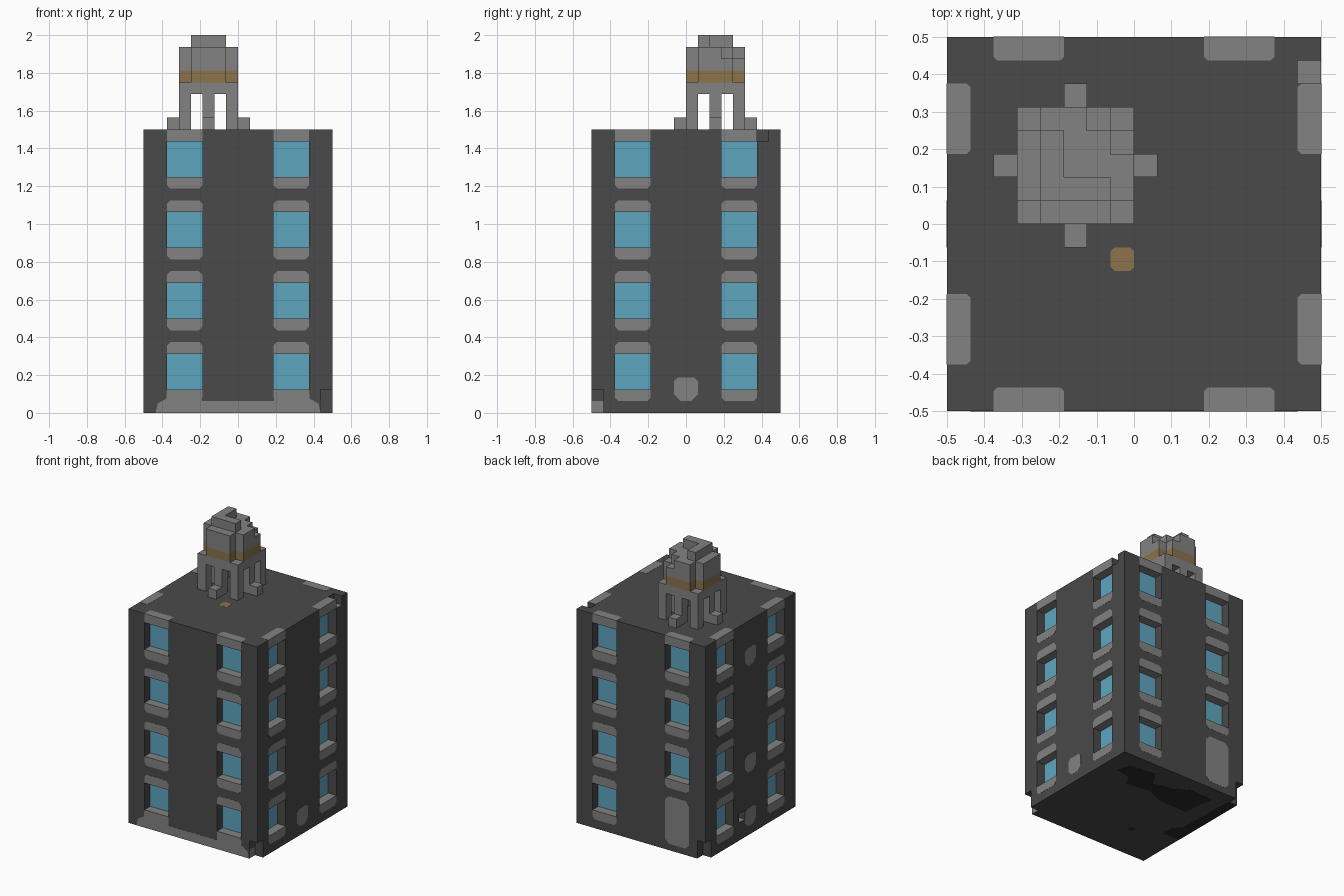
import bpy, bmesh
from math import radians
from mathutils import Matrix, Vector

if "Cube" in bpy.data.objects:
    bpy.data.objects.remove(bpy.data.objects["Cube"])

V = 1 / 16          # one building block
ROW_STEP = 6 * V    # storey height


def material(name, rgb):
    m = bpy.data.materials.new(name)
    m.use_nodes = True
    m.diffuse_color = (*rgb, 1)
    bsdf = next(n for n in m.node_tree.nodes if n.type == 'BSDF_PRINCIPLED')
    bsdf.inputs["Base Color"].default_value = (*rgb, 1)
    return m


DARK = material("dark wall", (0.068, 0.068, 0.068))
STONE = material("grey stone", (0.225, 0.225, 0.225))
GLASS = material("blue glass", (0.114, 0.381, 0.521))
BRASS = material("brown brass", (0.262, 0.171, 0.07))
BLACK = material("charcoal", (0.024, 0.024, 0.024))


def prism(bm, points, height, matrix):
    """Extrude an outline along local z, then place it."""
    low = [bm.verts.new(matrix @ Vector((x, y, 0))) for x, y in points]
    high = [bm.verts.new(matrix @ Vector((x, y, height))) for x, y in points]
    bm.faces.new(low[::-1])
    bm.faces.new(high)
    for i in range(len(points)):
        j = (i + 1) % len(points)
        bm.faces.new((low[i], low[j], high[j], high[i]))


def box(bm, x0, x1, y0, y1, z0, z1, matrix=Matrix()):
    prism(bm, [(x0, y0), (x1, y0), (x1, y1), (x0, y1)], z1 - z0,
          matrix @ Matrix.Translation((0, 0, z0)))


def finish(bm, name, *mats):
    bmesh.ops.recalc_face_normals(bm, faces=bm.faces)
    mesh = bpy.data.meshes.new(name)
    bm.to_mesh(mesh)
    bm.free()
    for m in mats:
        mesh.materials.append(m)
    obj = bpy.data.objects.new(name, mesh)
    bpy.context.collection.objects.link(obj)
    return obj


def cut_rect(x0, x1, y0, y1, bottom=0.0, top=0.0):
    """Rectangle outline with chamfered bottom and top corners."""
    pts = [(x0 + bottom, y0), (x1 - bottom, y0)]
    if bottom:
        pts.append((x1, y0 + bottom))
    pts.append((x1, y1 - top))
    if top:
        pts += [(x1 - top, y1), (x0 + top, y1)]
    pts.append((x0, y1 - top))
    if bottom:
        pts.append((x0, y0 + bottom))
    else:
        return pts
    return pts


def turn(k):
    return Matrix.Rotation(radians(90 * k), 4, 'Z')


def wall(k):
    """Wall plane: 0 front, 1 left, 2 back, 3 right; local z points out."""
    return turn(k) @ Matrix.Translation((0, -0.499, 0)) @ Matrix.Rotation(radians(90), 4, 'X')


ROOF = Matrix.Translation((0, 0, 1.499))
FLOOR = Matrix.Translation((0, 0, 0.001)) @ Matrix.Rotation(radians(180), 4, 'X')
THIN = 0.002
COLUMNS = [(-6 * V, -3 * V), (3 * V, 6 * V)]


def is_door(k, row, u0):
    return k == 2 and row == 0 and u0 > 0


# Building block with window recesses and chipped corners cut out
bm = bmesh.new()
box(bm, -0.5, 0.5, -0.5, 0.5, 0, 1.5)
body = finish(bm, "building_body", DARK, STONE, GLASS)

bm = bmesh.new()
for k in range(4):
    for row in range(4):
        for u0, u1 in COLUMNS:
            if not is_door(k, row, u0):
                z = 2 * V + row * ROW_STEP
                box(bm, u0, u1, -0.6, -7 * V, z, z + 3 * V, turn(k))
box(bm, 7 * V, 0.6, -0.6, -7 * V, -0.1, 2 * V)
box(bm, -0.6, -7 * V, 7 * V, 0.6, -0.1, 2 * V)
box(bm, 7 * V, 0.6, 6 * V + 0.0005, 7 * V, 23 * V, 1.6)
box(bm, -0.6, -7 * V, V, 2 * V, 2 * V, 3 * V)
cutter = finish(bm, "recess_cutter", DARK)
cutter.hide_render = True

mod = body.modifiers.new("recesses", 'BOOLEAN')
mod.operation = 'DIFFERENCE'
mod.solver = 'EXACT'
mod.object = cutter
graph = bpy.context.evaluated_depsgraph_get()
cut_mesh = bpy.data.meshes.new_from_object(body.evaluated_get(graph))
body.modifiers.clear()
body.data = cut_mesh
bpy.data.objects.remove(cutter)
cut_mesh.materials.clear()
for m in (DARK, STONE, GLASS):
    cut_mesh.materials.append(m)

# Glass on recess backs, stone on recess floors and ceilings
for f in cut_mesh.polygons:
    c, n = f.center, f.normal
    far, near = max(abs(c.x), abs(c.y)), min(abs(c.x), abs(c.y))
    f.material_index = 0
    if 0.1 < c.z < 1.44 and near < 0.42:
        if abs(n.z) > 0.9:
            f.material_index = 1
        elif abs(far - 7 * V) < 0.005:
            f.material_index = 2 if near > 0.15 else 1

# Stone sills and lintels, with caps on the roof edge
bm = bmesh.new()
for k in range(4):
    for u0, u1 in COLUMNS:
        for row in range(4):
            if is_door(k, row, u0):
                continue
            z = 2 * V + row * ROW_STEP
            if k or row:
                prism(bm, cut_rect(u0, u1, z - V, z, bottom=0.018), THIN, wall(k))
            prism(bm, cut_rect(u0, u1, z + 3 * V, z + 4 * V, top=0.018 if row < 3 else 0),
                  THIN, wall(k))
        prism(bm, cut_rect(u0, u1, -0.5, -7 * V, top=0.009), THIN, ROOF @ turn(k))
finish(bm, "window_trim", STONE)

# Stone plinth along the front, rising to the lower windows
half = [(0.19, V), (0.1875, 2 * V), (0.375, 2 * V), (0.38, 0.075), (0.425, 0.05), (0.4375, 0)]
bm = bmesh.new()
prism(bm, [(-x, z) for x, z in half[::-1]] + half, THIN, wall(0))
box(bm, 7 * V - 0.001, 7 * V + 0.001, -0.5, -7 * V, 0, V)
finish(bm, "front_plinth", STONE)

# Back door and worn stone patches on the side walls
bm = bmesh.new()
prism(bm, cut_rect(3 * V, 6 * V, 0.045, 0.38, 0.03, 0.03), THIN, wall(2))
finish(bm, "back_door", STONE)
bm = bmesh.new()
for k, z0, z1 in [(1, V, 3 * V), (3, V, 3 * V), (3, 7 * V, 9 * V), (3, 19 * V, 21 * V)]:
    prism(bm, cut_rect(-V, V, z0, z1, 0.035, 0.02), THIN, wall(k))
finish(bm, "wall_patches", STONE)

# Brown spot on the roof
bm = bmesh.new()
prism(bm, cut_rect(-V, 0, -2 * V, -V, 0.01, 0.01), THIN, ROOF)
finish(bm, "roof_spot", BRASS)

# Dark stains underneath
bm = bmesh.new()
stain = [(0.38, 0.29), (0.36, 0.38), (0.16, 0.41), (0.14, 0.36), (0.29, 0.33), (0.23, 0.19),
         (0.05, 0.22), (-0.08, 0.16), (-0.3, 0.16), (-0.33, 0.39), (-0.14, 0.39), (-0.04, 0.33),
         (0.1, 0.3)]
edge = [(-0.5, -0.14), (-0.37, -0.15), (-0.37, -0.06), (-0.42, 0), (-0.43, 0.43), (-0.5, 0.43)]
for pts in (stain, edge, cut_rect(-0.195, -0.155, -0.255, -0.215, 0.012, 0.012)):
    prism(bm, [(x, -y) for x, y in pts], THIN, FLOOR)
finish(bm, "underside_stains", BLACK)

# Roof tower, laid out in blocks from its front corner
TOWER = Matrix.Translation((-5 * V, 0, 1.5)) @ Matrix.Scale(V, 4)


def layer(bm, points, z0, z1):
    prism(bm, points, z1 - z0, TOWER @ Matrix.Translation((0, 0, z0)))


bm = bmesh.new()
for x in (0, 2, 4):
    for y in (0, 2, 4):
        if (x, y) != (2, 2):
            box(bm, x, x + 1, y, y + 1, 0, 3, TOWER)
finish(bm, "tower_posts", STONE)

bm = bmesh.new()
for x, y in [(-1, 2), (5, 2), (2, -1), (2, 5)]:
    box(bm, x, x + 1, y, y + 1, 0, 1, TOWER)
finish(bm, "tower_feet", STONE)

bm = bmesh.new()
box(bm, 0, 5, 0, 5, 3, 4, TOWER)
finish(bm, "tower_deck", STONE)

left_side = [(1, 5), (1, 4), (0, 4), (0, 1), (1, 1), (1, 0), (4, 0), (4, 1), (5, 1)]
cross = left_side + [(5, 4), (4, 4), (4, 5)]
chipped = left_side + [(5, 3), (4, 3), (4, 4), (3, 4), (3, 5)]
bm = bmesh.new()
layer(bm, cross, 4, 5)
finish(bm, "tower_band", BRASS)
bm = bmesh.new()
layer(bm, cross, 5, 6)
layer(bm, chipped, 6, 7)
layer(bm, [(1, 1), (4, 1), (4, 2), (2, 2), (2, 4), (1, 4)], 7, 8)
finish(bm, "tower_top", STONE)
